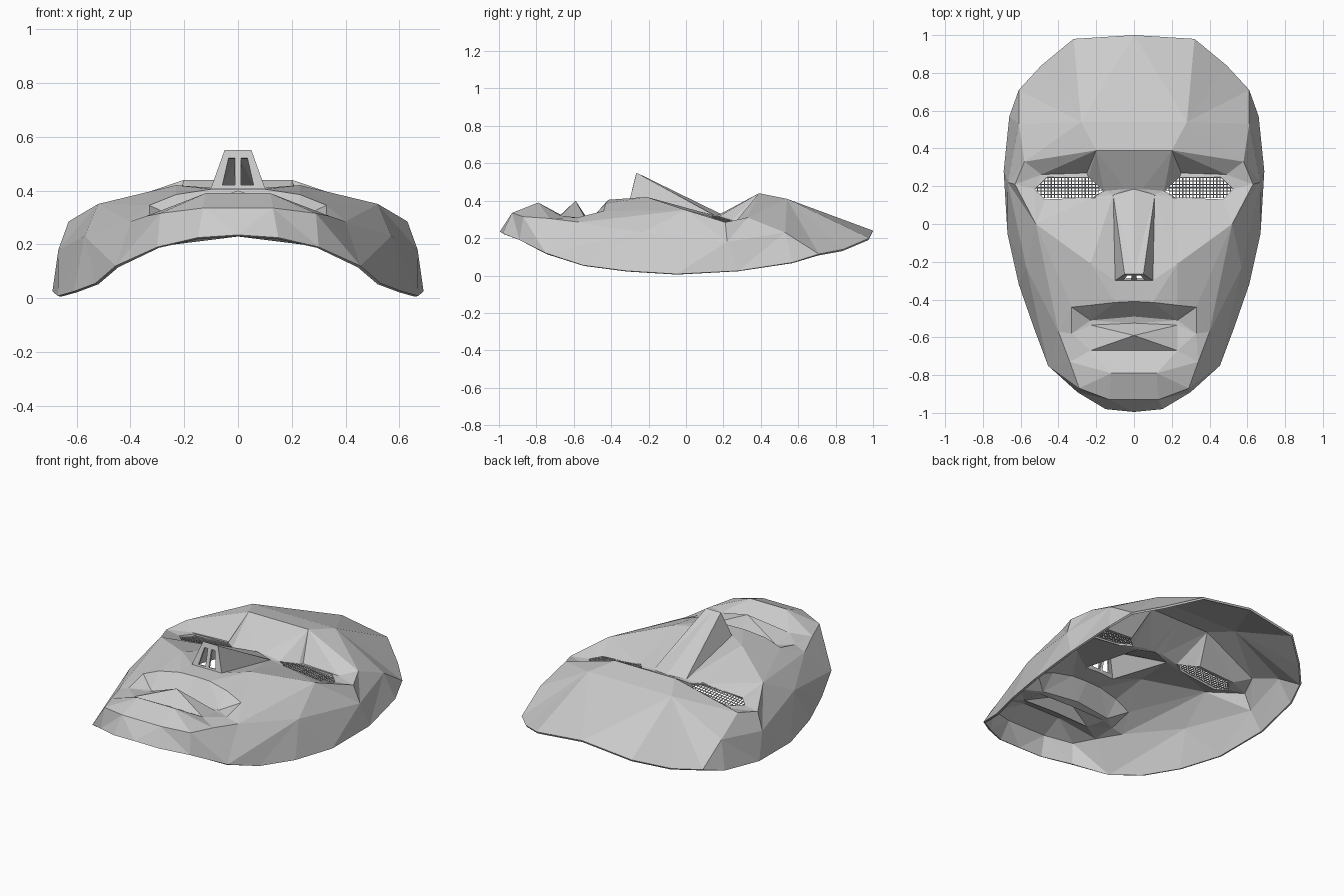
import bpy, bmesh
from mathutils import Vector
from mathutils.geometry import delaunay_2d_cdt

if "Cube" in bpy.data.objects:
    bpy.data.objects.remove(bpy.data.objects["Cube"])

# Feature lines of the right half of the face, each a run of (x, y, z)
rim = [(0, 1, .24), (.32, .98, .2), (.49, .84, .14), (.61, .71, .115), (.66, .57, .07), (.69, .28, .025),
       (.67, -.05, .008), (.61, -.32, .025), (.53, -.55, .055), (.455, -.75, .12), (.3, -.89, .19),
       (.15, -.98, .225), (0, -.995, .235)]
forehead = [(0, .54, .41), (.28, .54, .41), (.61, .53, .23), (.668, .22, .18), (.57, -.23, .23), (.455, -.75, .12)]
forehead_crease = [(.32, .98, .2), (.28, .54, .41)]
brow = [(0, .39, .44), (.2, .39, .44), (.58, .33, .31), (.63, .21, .285), (.52, 0, .35), (.4, -.57, .285),
        (.34, -.73, .305)]
brow_fold = [(.2, .39, .44), (.045, .185, .33), (0, .185, .33)]
socket = [(.045, .185, .33), (.11, .155, .32)]
lid = [(.2, .39, .44), (.25, .27, .29), (.49, .262, .285), (.58, .33, .31)]
eye = [(.16, .175, .315), (.24, .245, .295), (.46, .248, .29), (.525, .185, .285), (.47, .13, .295), (.22, .14, .315)]
nose_side = [(.11, .155, .32), (.05, -.265, .55), (.1, -.3, .41), (.11, .155, .32)]
nose_tip = [(0, -.265, .55), (.05, -.265, .55)]
nose_base = [(0, -.3, .41), (.1, -.3, .41), (.1, -.415, .405)]
nostril = [(.012, -.273, .52), (.035, -.273, .52), (.058, -.297, .42), (.012, -.297, .42)]
cheek = [(.52, 0, .35), (.23, -.21, .42), (.1, -.415, .405)]
upper_lip = [(0, -.41, .405), (.1, -.415, .405), (.23, -.43, .385), (.33, -.44, .345), (.33, -.58, .31)]
mouth = [(0, -.49, .31), (.23, -.51, .3), (.33, -.58, .31)]
mouth_low = [(0, -.525, .3), (.23, -.535, .3), (.33, -.58, .31)]
lower_lip = [(0, -.59, .4), (.23, -.67, .32), (0, -.67, .325)]
mouth_corner = [(.23, -.67, .32), (.33, -.58, .31), (.4, -.57, .285)]
chin = [(0, -.79, .39), (.12, -.79, .39), (.34, -.73, .305), (.29, -.87, .315), (.13, -.93, .335), (0, -.93, .335)]

points, index, edges = [], {}, []


def add(p):
    key = (round(p[0], 3), round(p[1], 3))
    if key not in index:
        index[key] = len(points)
        points.append(p)
    return index[key]


def line(run, closed=False):
    ids = [add(p) for p in run]
    edges.extend(zip(ids, ids[1:]))
    if closed:
        edges.append((ids[-1], ids[0]))
    return set(ids)


for run in (rim, forehead, forehead_crease, brow, brow_fold, socket, lid, nose_side, nose_tip,
            nose_base, cheek, upper_lip, mouth, mouth_low, lower_lip, mouth_corner, chin):
    line(run)
holes = [line(eye, True), line(nostril, True)]

# Centre line closes the half face
centre = sorted((i for i, p in enumerate(points) if p[0] == 0), key=lambda i: points[i][1])
edges += list(zip(centre, centre[1:]))

# Triangulate between the feature lines, leaving eyes and nostrils open
flat, _, tris, origin, _, _ = delaunay_2d_cdt([Vector(p[:2]) for p in points], edges, [], 1, 1e-5)
bm = bmesh.new()
verts = [bm.verts.new((v.x, v.y, points[o[0]][2] if o else .33)) for v, o in zip(flat, origin)]
for t in tris:
    ids = {origin[i][0] if origin[i] else -1 for i in t}
    if not any(ids <= h for h in holes):
        f = bm.faces.new([verts[i] for i in t])
        f.normal_update()
        if f.normal.z < 0:
            f.normal_flip()
me = bpy.data.meshes.new("face_shell")
bm.to_mesh(me)
bm.free()
shell = bpy.data.objects.new("face_shell", me)
bpy.context.collection.objects.link(shell)
m = shell.modifiers.new("mirror", 'MIRROR')
m.use_clip = True
s = shell.modifiers.new("thickness", 'SOLIDIFY')
s.thickness = .012
s.offset = -1

# Fine grille behind each eye opening
bm = bmesh.new()
STEP = .018


def inside(x, y):
    hit = False
    for (x1, y1, _), (x2, y2, _) in zip(eye, eye[1:] + eye[:1]):
        if (y1 > y) != (y2 > y) and x < x1 + (y - y1) * (x2 - x1) / (y2 - y1):
            hit = not hit
    return hit


for i in range(22):
    for j in range(8):
        x, y = .15 + i * STEP, .12 + j * STEP
        if inside(x + STEP / 2, y + STEP / 2):
            bm.faces.new([bm.verts.new((a, b, .338 - .1 * a))
                          for a, b in ((x, y), (x + STEP, y), (x + STEP, y + STEP), (x, y + STEP))])
bmesh.ops.remove_doubles(bm, verts=bm.verts, dist=.002)
for v in bm.verts:
    v.co.z -= .2 * (v.co.y - .14) - .0
me = bpy.data.meshes.new("eye_grille")
bm.to_mesh(me)
bm.free()
grille = bpy.data.objects.new("eye_grille", me)
bpy.context.collection.objects.link(grille)
grille.modifiers.new("mirror", 'MIRROR')
w = grille.modifiers.new("wires", 'WIREFRAME')
w.thickness = .006
